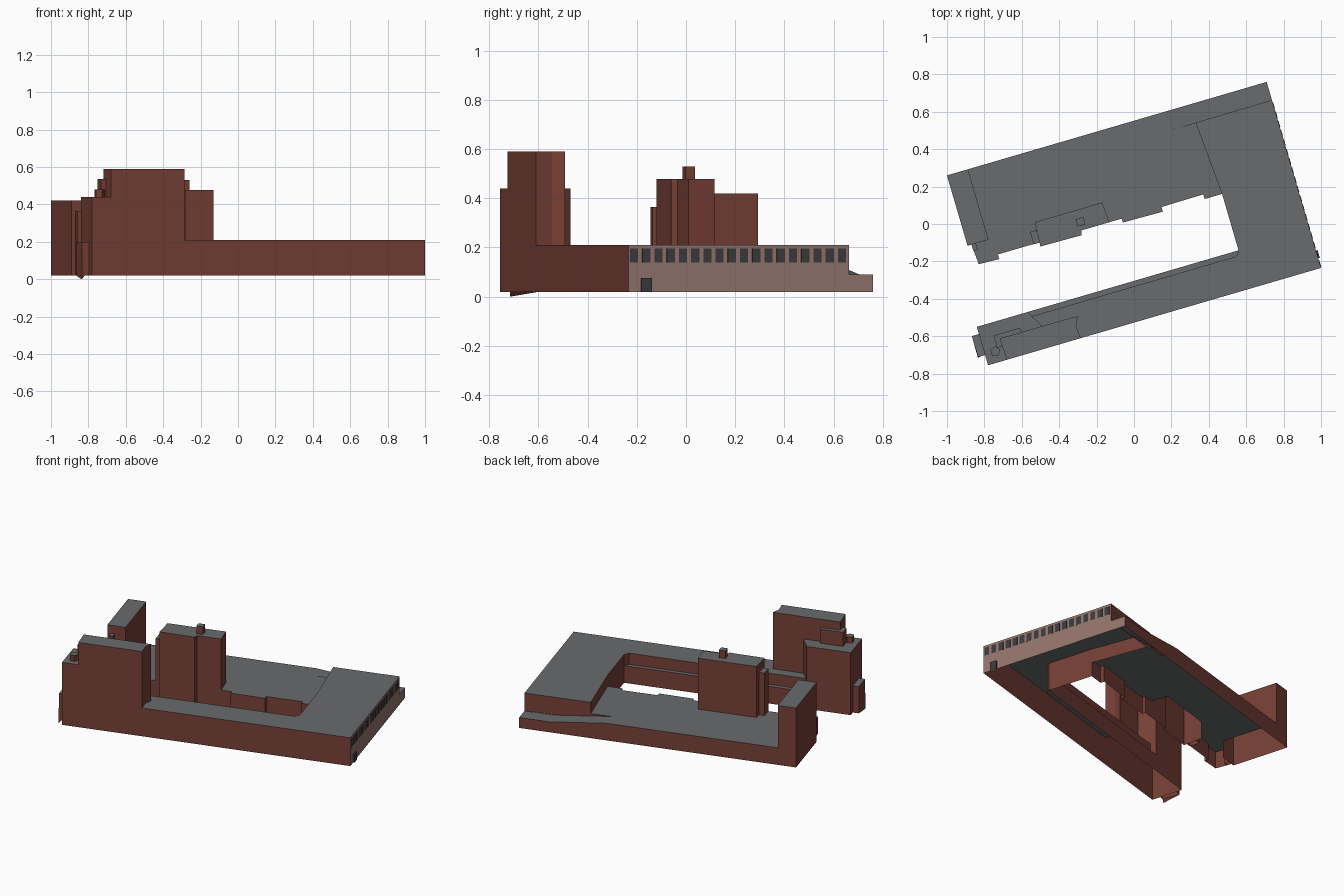
import bpy, bmesh, math

if "Cube" in bpy.data.objects:
    bpy.data.objects.remove(bpy.data.objects["Cube"])

ANG = math.atan2(0.2807, 0.96)          # plan rotation of the whole building
C, S = math.cos(ANG), math.sin(ANG)
G, N, H, MID, TALL = 0.02, 0.135, 0.21, 0.44, 0.59   # ground and roof levels


def material(name, rgb):
    m = bpy.data.materials.new(name)
    m.diffuse_color = (*rgb, 1)
    m.use_nodes = True
    m.node_tree.nodes["Principled BSDF"].inputs["Base Color"].default_value = m.diffuse_color
    return m


BRICK = material("brick", (0.18, 0.05, 0.036))
ROOF = material("roof", (0.14, 0.145, 0.15))
PALE = material("pale_facade", (0.30, 0.18, 0.155))
DARK = material("dark_glass", (0.045, 0.045, 0.05))


def world(u, v, z):
    return (u * C - v * S, u * S + v * C, z)


def finish(name, bm, mats):
    bmesh.ops.remove_doubles(bm, verts=bm.verts, dist=1e-5)
    me = bpy.data.meshes.new(name)
    bm.to_mesh(me)
    bm.free()
    for m in mats:
        me.materials.append(m)
    ob = bpy.data.objects.new(name, me)
    bpy.context.collection.objects.link(ob)
    return ob


def block(name, pts, top, bottoms, pale=(), mats=(BRICK, ROOF, PALE)):
    """Bottomless prism over a counter-clockwise plan; one wall foot level per
    edge (None = no wall), top may be a level or one level per corner."""
    n = len(pts)
    tops = top if isinstance(top, (list, tuple)) else [top] * n
    feet = bottoms if isinstance(bottoms, (list, tuple)) else [bottoms] * n
    bm = bmesh.new()
    roof = bm.faces.new([bm.verts.new(world(*p, t)) for p, t in zip(pts, tops)])
    roof.material_index = 1
    for i in range(n):
        if feet[i] is None:
            continue
        j = (i + 1) % n
        a, b, z = pts[i], pts[j], feet[i]
        quad = [world(*a, z), world(*b, z), world(*b, tops[j]), world(*a, tops[i])]
        f = bm.faces.new([bm.verts.new(q) for q in quad])
        f.material_index = 2 if i in pale else 0
    return finish(name, bm, mats)


def rect(u0, u1, v0, v1):
    return [(u0, v0), (u1, v0), (u1, v1), (u0, v1)]


# South and east wings, one L-shaped roof
block("south_east_wing",
      [(-.445, -.506), (.894, -.506), (.894, .429), (.468, .428), (.497, .022),
       (.497, -.292), (.475, -.32), (-.663, -.32), (-.625, -.386),
       (-.427, -.388), (-.45, -.436)],
      H, [G, G, .09, N - .02, G, G, N, None, None, None, None], pale=(1,))

# Lower corridor along the courtyard side of the south wing
block("courtyard_corridor",
      [(-.663, -.32), (.475, -.32), (.497, -.292), (-.677, -.292)],
      N, [None, None, G, None])

# South-west tower group
block("southwest_lower_tower",
      [(-.961, -.506), (-.856, -.506), (-.862, -.386), (-.625, -.386),
       (-.663, -.32), (-.677, -.292), (-.961, -.292)],
      MID, [G, None, None, H, N, G, G])
block("southwest_tall_tower",
      [(-.856, -.506), (-.445, -.506), (-.45, -.436), (-.427, -.388),
       (-.625, -.386), (-.862, -.386)],
      TALL, [G, H, H, H, MID, MID])
block("stair_head", rect(-.888, -.741, -.43, -.362), .535, MID)
block("five_sided_vent",
      [(-.903 + .028 * math.cos(k * math.tau / 5), -.445 + .028 * math.sin(k * math.tau / 5))
       for k in range(5)], .48, MID)
block("west_annex", rect(-1.0, -.961, -.449, -.332), .2, G)

# Pointed buttress reaching below the annex
bm = bmesh.new()
vs = [bm.verts.new(world(*p)) for p in
      [(-1.0, -.449, .2), (-1.0, -.332, G), (-1.002, -.452, 0), (-.985, -.449, G)]]
for idx in [(0, 1, 2), (0, 2, 3), (0, 3, 1), (1, 3, 2)]:
    bm.faces.new([vs[i] for i in idx])
bmesh.ops.recalc_face_normals(bm, faces=bm.faces)
finish("annex_point", bm, [BRICK])

# North block with its stepped courtyard front
block("north_block",
      [(-.857, .027), (-.744, .022), (-.744, .048), (-.513, .048), (-.506, .158),
       (-.131, .158), (-.124, .046), (-.055, .046), (-.055, .024), (.167, .02),
       (.167, .046), (.4, .048), (.4, .022), (.497, .022), (.468, .428),
       (.332, .426), (.332, .53), (-.77, .53), (-.77, .138), (-.865, .138)],
      N, [G, G, G, None, None, None, G, G, G, G, G, G, G, None, .11,
          None, G, None, None, G])

# Ramp and low ledge on the north-east side
block("north_ramp", rect(.332, .70, .427, .53), [N, .09, .09, N], [None, None, G, None])
block("north_ledge", rect(.70, .894, .429, .53), .09, [None, G, G, None], pale=(1,))

# North-west tower
block("northwest_tower", rect(-.887, -.77, .138, .53), .42, [G, N, G, G])
block("northwest_pier", rect(-.865, -.84, .103, .138), .365, G)

# Middle tower with chimney and side pier
block("middle_tower",
      [(-.514, .025), (-.286, .021), (-.279, .046), (-.124, .046),
       (-.131, .158), (-.506, .158)],
      .478, [G, G, G, N, N, G])
block("middle_tower_pier", rect(-.545, -.51, .046, .115), .42, G)
block("chimney", rect(-.292, -.25, .071, .112), .53, .478)

# East facade window row and door
for k in range(18):
    v = -.482 + .0518 * k
    block(f"window_{k + 1}", rect(.893, .8965, v - .017, v + .017), .195, .138,
          mats=(DARK, DARK, DARK))
block("east_door", rect(.893, .903, -.452, -.409), .076, G, mats=(DARK, DARK, DARK))
